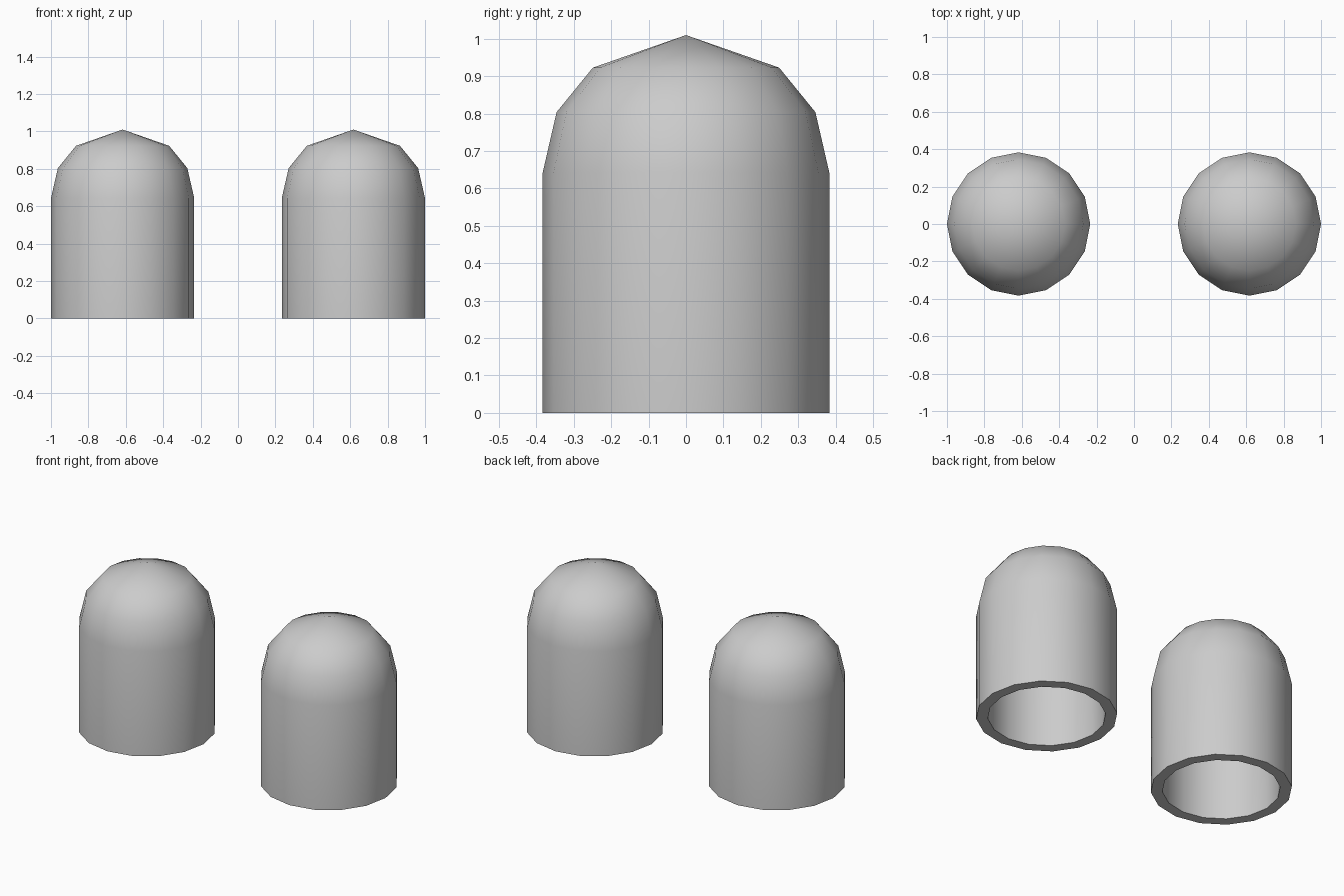
import bpy, bmesh, math

if "Cube" in bpy.data.objects:
    bpy.data.objects.remove(bpy.data.objects["Cube"])

SIDES = 16
# Closed shell profile (radius, height): outer wall up to the tip, then inner wall down
OUTER = [(0.383, 0.0), (0.383, 0.643), (0.346, 0.804), (0.249, 0.923), (0.0, 1.01)]
INNER = [(0.0, 0.945), (0.212, 0.871), (0.288, 0.776), (0.32, 0.634), (0.32, 0.0)]


def ring(bm, r, z):
    if r == 0:
        return [bm.verts.new((0, 0, z))] * SIDES
    return [bm.verts.new((r * math.cos(2 * math.pi * i / SIDES),
                          r * math.sin(2 * math.pi * i / SIDES), z))
            for i in range(SIDES)]


def bridge(bm, a, b):
    for i in range(SIDES):
        j = (i + 1) % SIDES
        corners = list(dict.fromkeys([a[i], a[j], b[j], b[i]]))
        bm.faces.new(corners)


def domed_cap(name, x):
    bm = bmesh.new()
    outer = [ring(bm, r, z) for r, z in OUTER]
    inner = [ring(bm, r, z) for r, z in INNER]
    for rings in (outer, inner):
        for a, b in zip(rings, rings[1:]):
            bridge(bm, a, b)
    bridge(bm, inner[-1], outer[0])  # flat bottom rim
    bmesh.ops.recalc_face_normals(bm, faces=bm.faces)
    mesh = bpy.data.meshes.new(name)
    bm.to_mesh(mesh)
    bm.free()
    obj = bpy.data.objects.new(name, mesh)
    obj.location.x = x
    bpy.context.collection.objects.link(obj)
    bpy.ops.object.select_all(action='DESELECT')
    obj.select_set(True)
    bpy.context.view_layer.objects.active = obj
    bpy.ops.object.shade_smooth_by_angle(angle=math.radians(50))


# Matching pair of hollow domed caps
domed_cap("left_domed_cap", -0.617)
domed_cap("right_domed_cap", 0.617)
